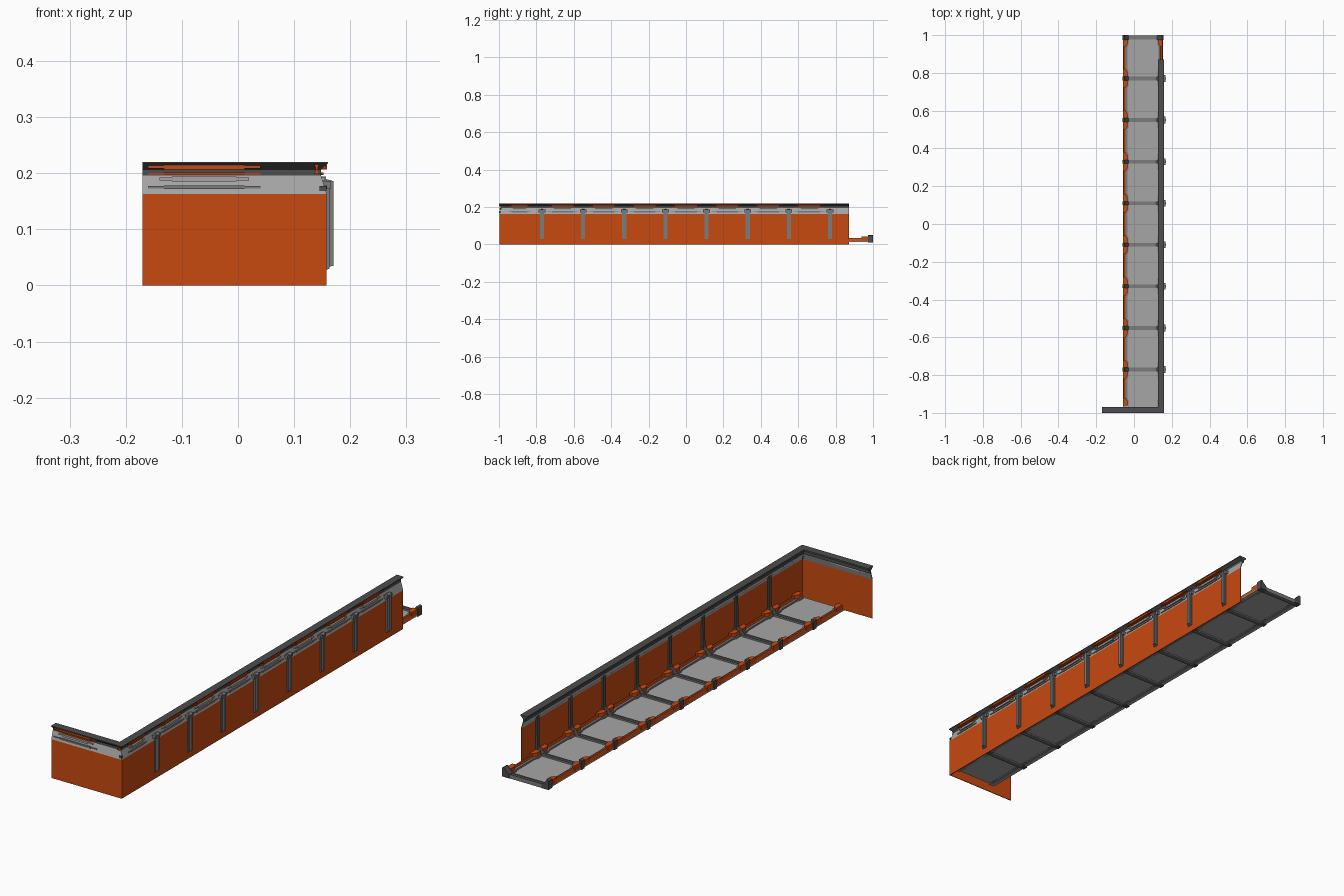
import bpy, bmesh
from mathutils import Vector

if "Cube" in bpy.data.objects:
    bpy.data.objects.remove(bpy.data.objects["Cube"])


def material(name, rgb):
    m = bpy.data.materials.new(name)
    m.diffuse_color = (*rgb, 1)
    m.use_nodes = True
    m.node_tree.nodes["Principled BSDF"].inputs["Base Color"].default_value = m.diffuse_color
    return m


ORANGE = material("orange_paint", (0.58, 0.067, 0.005))
LIGHT = material("light_grey", (0.38, 0.38, 0.38))
MID = material("mid_grey", (0.2, 0.2, 0.2))
DARK = material("dark_grey", (0.075, 0.075, 0.075))


def finish(bm, name, mat):
    bmesh.ops.recalc_face_normals(bm, faces=bm.faces)
    me = bpy.data.meshes.new(name)
    bm.to_mesh(me)
    bm.free()
    me.materials.append(mat)
    ob = bpy.data.objects.new(name, me)
    bpy.context.collection.objects.link(ob)
    return ob


def loft(bm, rings):
    """Skin matching closed rings and cap both ends."""
    rows = [[bm.verts.new(p) for p in r] for r in rings]
    n = len(rows[0])
    for a, b in zip(rows, rows[1:]):
        for i in range(n):
            j = (i + 1) % n
            bm.faces.new((a[i], a[j], b[j], b[i]))
    bm.faces.new(rows[0])
    bm.faces.new(rows[-1][::-1])


def prism(bm, pts, axis, lo, hi):
    """Extrude a 2D outline along one axis."""
    def at(p, t):
        v = list(p)
        v.insert("xyz".index(axis), t)
        return Vector(v)
    loft(bm, [[at(p, lo) for p in pts], [at(p, hi) for p in pts]])


def box(bm, x0, x1, y0, y1, z0, z1):
    prism(bm, [(x0, y0), (x1, y0), (x1, y1), (x0, y1)], "z", z0, z1)


X0, XW, YW, YE = -0.17, 0.16, -1.0, 0.872   # wall ends and outer faces


def wall_sweep(name, profile, mat):
    """Sweep (inset, z) outline along the L-shaped wall with a mitred corner."""
    bm = bmesh.new()
    loft(bm, [[(X0, YW + d, z) for d, z in profile],
              [(XW - d, YW + d, z) for d, z in profile],
              [(XW - d, YE, z) for d, z in profile]])
    return finish(bm, name, mat)


# Wall sheet, inward sloping band and flared cap
wall_sweep("wall_panel", [(0.002, 0), (0.002, 0.163), (0.005, 0.163), (0.005, 0)], ORANGE)
wall_sweep("sloped_band", [(0.002, 0.163), (0.012, 0.196), (0.016, 0.196), (0.005, 0.163)], LIGHT)
wall_sweep("top_cap", [(0, 0.22), (0, 0.217), (0.012, 0.207), (0.012, 0.195), (0.021, 0.195),
                       (0.021, 0.207), (0.032, 0.213), (0.032, 0.22)], DARK)

RIBS = [-0.77 + 0.22 * i for i in range(8)]


# Trim strips on the band and in the cap recess: thin bar with thicker middle
def trim(bm, side, c, half, z, h, d0, d1):
    for hl, hh in ((half, h * 0.6), (half * 0.72, h)):
        out = d0 if hl < half else d0 + 0.002
        if side == "front":
            box(bm, c - hl, c + hl, YW + out, YW + d1, z - hh / 2, z + hh / 2)
        else:
            box(bm, XW - d1, XW - out, c - hl, c + hl, z - hh / 2, z + hh / 2)


spots = [("front", -0.06, 0.1)] + [("right", y + 0.11, 0.08) for y in RIBS[:-1]]
spots += [("right", -0.89, 0.06)]
for name, mat, z, h, d0, d1 in (("cap_strips", ORANGE, 0.211, 0.008, 0.001, 0.012),
                                ("lower_cap_strips", ORANGE, 0.199, 0.005, 0.008, 0.014),
                                ("upper_band_strips", LIGHT, 0.190, 0.009, 0.003, 0.014),
                                ("lower_band_strips", MID, 0.175, 0.007, 0.001, 0.009)):
    bm = bmesh.new()
    for side, c, half in spots:
        trim(bm, side, c, half * (0.8 if mat == LIGHT else 1), z, h, d0, d1)
    finish(bm, name, mat)

# Small fittings near the front corner
bm = bmesh.new()
prism(bm, [(0.136, 0.216), (0.144, 0.216), (0.142, 0.207), (0.146, 0.199), (0.135, 0.199),
           (0.139, 0.207)], "y", YW + 0.002, YW + 0.013)
finish(bm, "corner_clip", ORANGE)
bm = bmesh.new()
box(bm, 0.145, 0.158, YW + 0.001, YW + 0.01, 0.168, 0.177)
finish(bm, "corner_stop", DARK)

# Outer wall posts: broad strap, raised core and wider head
bm = bmesh.new()
for y in RIBS:
    for w, zlo, zhi, xo in ((0.011, 0.027, 0.188, 0.163), (0.006, 0.032, 0.19, 0.17)):
        prism(bm, [(0.155, zlo), (xo, zlo + 0.003), (xo, zhi - 0.004), (0.155, zhi)],
              "y", y - w, y + w)
    box(bm, 0.15, 0.166, y - 0.018, y + 0.018, 0.172, 0.186)
finish(bm, "outer_posts", MID)

# Inner posts with a curved foot joining the floor ribs
bm = bmesh.new()
for y in RIBS:
    prism(bm, [(0.156, 0.012), (0.156, 0.185), (0.148, 0.185), (0.147, 0.06), (0.143, 0.042),
               (0.134, 0.03), (0.115, 0.024), (0.115, 0.012)], "y", y - 0.008, y + 0.008)
finish(bm, "inner_posts", DARK)

# Floor panels
FLOOR_RIBS = RIBS + [0.987]
bm = bmesh.new()
starts = [-0.97] + FLOOR_RIBS[:-1]
for a, b in zip(starts, FLOOR_RIBS):
    box(bm, -0.035, 0.13, a + 0.004, b - 0.004, 0.016, 0.020)
finish(bm, "floor_panels", LIGHT)


def mirrored(pts):
    """Reflect x about the floor centre line."""
    return [(0.095 - p[0], p[1]) for p in pts]


def both(bm, pts, axis, lo, hi):
    prism(bm, pts, axis, lo, hi)
    prism(bm, mirrored(pts), axis, lo, hi)


# Cross ribs: twin flanges with a lower web
bm = bmesh.new()
for y in FLOOR_RIBS:
    box(bm, -0.04, 0.135, y - 0.006, y + 0.006, 0.011, 0.023)
    for s in (-1, 1):
        box(bm, -0.04, 0.135, y + s * 0.008 - 0.002, y + s * 0.008 + 0.002, 0.010, 0.027)
finish(bm, "floor_ribs", MID)

# Upright brackets at the rib ends
bm = bmesh.new()
bracket = [(-0.06, 0.011), (-0.06, 0.048), (-0.052, 0.052), (-0.045, 0.042), (-0.028, 0.027),
           (-0.028, 0.011)]
for y in FLOOR_RIBS:
    w = 0.010 if y < 0.9 else 0.013
    both(bm, bracket, "y", y - w, y + w)
finish(bm, "rib_brackets", DARK)

# Inner edge rails with shallow inward jog between ribs
bm = bmesh.new()
for a, b in zip(starts, FLOOR_RIBS):
    both(bm, [(-0.045, a + 0.01), (-0.030, a + 0.01), (-0.028, a + 0.035), (-0.034, a + 0.05),
              (-0.034, b - 0.05), (-0.028, b - 0.035), (-0.030, b - 0.01), (-0.045, b - 0.01)],
         "z", 0.014, 0.027)
finish(bm, "edge_rails", MID)

# Orange kerbs per bay, with swollen ends beside each bracket
bm = bmesh.new()
for a, b in zip(starts, FLOOR_RIBS):
    both(bm, [(-0.058, 0.018), (-0.053, 0.034), (-0.046, 0.034), (-0.041, 0.018)],
         "y", a + 0.01, b - 0.01)
    for e, s in ((a, 1), (b, -1)):
        both(bm, [(-0.057, e + s * 0.01), (-0.035, e + s * 0.01), (-0.035, e + s * 0.035),
                  (-0.045, e + s * 0.05), (-0.057, e + s * 0.05)], "z", 0.02, 0.042)
finish(bm, "floor_kerbs", ORANGE)

# Outer lower lip along the open edge
bm = bmesh.new()
both(bm, [(-0.058, 0.014), (-0.058, 0.019), (-0.03, 0.019), (-0.03, 0.014)], "y", -0.97, 0.99)
finish(bm, "floor_lips", LIGHT)
